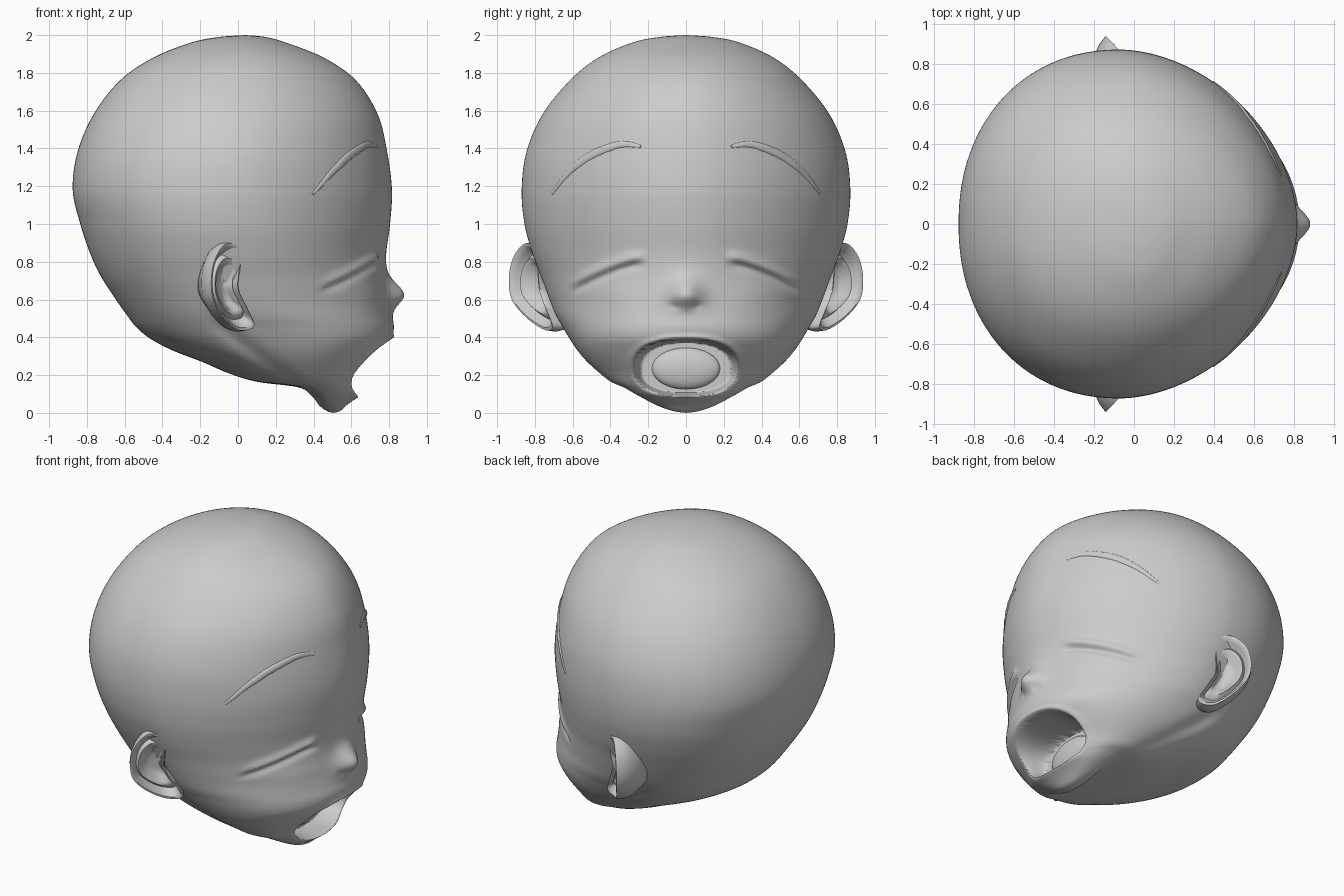
import bpy, bmesh, math
from mathutils import Vector

if "Cube" in bpy.data.objects:
    bpy.data.objects.remove(bpy.data.objects["Cube"])

mat = bpy.data.materials.new("plain grey")
mat.diffuse_color = (0.6, 0.6, 0.6, 1)
mat.use_nodes = True
mat.node_tree.nodes["Principled BSDF"].inputs["Base Color"].default_value = mat.diffuse_color

# head sections from crown to chin: z, back x, front x, half width, x of widest point
ROWS = [
    (2.0, .04, .04, 0, .04), (1.99, -.10, .145, .14, .03), (1.96, -.25, .255, .285, .02),
    (1.88, -.45, .455, .465, 0), (1.76, -.625, .625, .615, -.02), (1.58, -.765, .74, .76, -.04),
    (1.38, -.85, .79, .845, -.06), (1.18, -.875, .815, .87, -.07), (1.0, -.835, .805, .855, -.06),
    (.85, -.785, .785, .815, -.03), (.73, -.73, .785, .77, 0), (.62, -.66, .80, .73, .04),
    (.52, -.59, .815, .69, .08), (.45, -.535, .825, .65, .11), (.39, -.46, .81, .615, .14),
    (.33, -.345, .765, .575, .18), (.27, -.19, .72, .525, .22), (.21, -.05, .675, .46, .28),
    (.165, .10, .655, .40, .34), (.135, .32, .648, .33, .42), (.09, .39, .635, .25, .47),
    (.04, .43, .575, .155, .49), (.01, .47, .54, .07, .505), (0, .505, .505, 0, .505)]
SUB, NA = 10, 240


def spline(pts, sub, closed=False):
    """Catmull-Rom through a list of tuples."""
    n = len(pts)
    get = (lambda i: pts[i % n]) if closed else (lambda i: pts[min(max(i, 0), n - 1)])
    out = []
    for i in range(n if closed else n - 1):
        a, b, c, d = get(i - 1), get(i), get(i + 1), get(i + 2)
        for k in range(sub):
            t = k / sub
            out.append(tuple(.5 * (2 * q + (r - p) * t + (2 * p - 5 * q + 4 * r - s) * t * t
                                   + (3 * q - p - 3 * r + s) * t ** 3)
                             for p, q, r, s in zip(a, b, c, d)))
    if not closed:
        out.append(tuple(pts[-1]))
    return out


RINGS = spline(ROWS, SUB)


def gauss(d, s):
    return math.exp(-(d / s) ** 2)


def smooth(a, b, v):
    t = min(max((v - a) / (b - a), 0), 1)
    return t * t * (3 - 2 * t)


def front_power(z):
    """The face is wedge-shaped above and squarer around the mouth."""
    return 1.82 + .38 * (1 - smooth(.3, .6, z))


def face_x(y, z):
    """Front surface of the plain head at (y, z)."""
    _, xb, xf, w, xc = min(RINGS, key=lambda r: abs(r[0] - z))
    n = front_power(z)
    return xc + (xf - xc) * max(1 - (abs(y) / w) ** n, 0) ** (1 / n)


def sculpt(x, y, z, front):
    """Nose, closed eyelids, jaw crease, lips and open mouth."""
    ay = abs(y)
    if front and x > .25:
        x += .08 * gauss(y, .085) * gauss(z - .625, .065 if z < .625 else .085)
        x -= .012 * gauss(ay - .06, .022) * gauss(z - .565, .02)
        # eyelid fold above, crease below
        lid = .80 - .14 * max((ay - .24) / .36, 0) ** 1.4
        fade = smooth(.2, .28, ay) * (1 - smooth(.54, .63, ay))
        x += fade * (.02 * gauss(z - lid - .025, .028) - .02 * gauss(z - lid + .015, .022))
        x += .012 * gauss(ay - .40, .17) * gauss(z - .6, .1)
        # mouth
        f = ((ay / .27) ** 2.4 + (abs(z - .24) / .15) ** 2.4) ** (1 / 2.4)
        x += .01 * gauss(f - 1.08, .09) * smooth(.05, .1, z)
        x += (min(x, .49) - x) * (1 - smooth(.88, 1.03, f))
    fade = smooth(-.25, 0, x) * (1 - smooth(.28, .42, x))
    if z < .6:
        y *= 1 - .035 * fade * gauss(z - (.38 - .75 * x), .055)
    return x, y, z


def finish(ob, angle=60):
    ob.data.materials.clear()
    ob.data.materials.append(mat)
    bpy.ops.object.select_all(action='DESELECT')
    ob.select_set(True)
    bpy.context.view_layer.objects.active = ob
    bpy.ops.object.shade_smooth_by_angle(angle=math.radians(angle))
    return ob


def make(name, bm):
    bmesh.ops.recalc_face_normals(bm, faces=bm.faces[:])
    me = bpy.data.meshes.new(name)
    bm.to_mesh(me)
    bm.free()
    ob = bpy.data.objects.new(name, me)
    bpy.context.collection.objects.link(ob)
    return ob


def bridge(bm, rings):
    for a, b in zip(rings, rings[1:]):
        n = len(a)
        for i in range(n):
            j = (i + 1) % n
            bm.faces.new((a[i], a[j], b[j], b[i]))


def fan(bm, ring, tip):
    v = bm.verts.new(tip)
    for i in range(len(ring)):
        bm.faces.new((ring[i], ring[(i + 1) % len(ring)], v))


# head
bm = bmesh.new()
rings = []
for z, xb, xf, w, xc in RINGS[1:-1]:
    ring = []
    for k in range(NA):
        t = 2 * math.pi * k / NA
        c, s = math.cos(t), math.sin(t)
        front = c > 0
        e = 2 / (front_power(z) if front else 2.15)
        x = xc + ((xf - xc) if front else (xc - xb)) * math.copysign(abs(c) ** e, c)
        y = w * math.copysign(abs(s) ** e, s)
        ring.append(bm.verts.new(sculpt(x, y, z, front)))
    rings.append(ring)
bridge(bm, rings)
fan(bm, rings[0], (.04, 0, 2))
fan(bm, rings[-1], (.505, 0, 0))
finish(make("head", bm))

# ears: cupped shells built from a rim outline, scaled inwards and pushed in
RIM = [(.02, .80, .87), (-.06, .85, .90), (-.12, .91, .83), (-.145, .935, .72),
       (-.135, .92, .60), (-.08, .84, .50), (.0, .74, .435), (.085, .70, .455),
       (.05, .735, .55), (.0, .77, .66), (.01, .78, .77)]
CENTRE, OUT = Vector((-.05, .82, .67)), Vector((.55, .83, 0)).normalized()
# scale towards centre, push along ear normal
LAYERS = [(.55, -.20), (.78, -.14), (.97, -.09), (1.01, -.04), (.985, .005), (.92, .006),
          (.84, -.02), (.74, -.045), (.64, -.02), (.54, -.025), (.42, -.06), (.2, -.07)]
for side, label in ((1, "left"), (-1, "right")):
    flip = lambda p: (p[0], p[1] * side, p[2])
    bm = bmesh.new()
    rim = [Vector(p) for p in spline(RIM, 5, True)]
    rings = [[bm.verts.new(flip(CENTRE + (p - CENTRE) * s + OUT * d)) for p in rim]
             for s, d in LAYERS]
    bridge(bm, rings)
    fan(bm, rings[-1], flip(CENTRE - OUT * .07))
    fan(bm, rings[0], flip(CENTRE - OUT * .22))
    finish(make(label + "_ear", bm))

    # eyebrow: thin tapered tube half sunk into the forehead
    path = spline([(.24, 1.41), (.35, 1.42), (.5, 1.365), (.62, 1.275), (.71, 1.16)], 6)
    pts = [Vector((face_x(y, z), y * side, z)) for y, z in path]
    bm = bmesh.new()
    rings = []
    for i, p in enumerate(pts):
        along = (pts[min(i + 1, len(pts) - 1)] - pts[max(i - 1, 0)]).normalized()
        n = Vector((p.x, p.y, .1)).normalized()
        n = (n - along * n.dot(along)).normalized()
        up = along.cross(n)
        r = .022 * (.35 + .65 * math.sin(math.pi * i / (len(pts) - 1)))
        rings.append([bm.verts.new(p + up * r * math.cos(a) + n * r * .4 * math.sin(a))
                      for a in (2 * math.pi * k / 10 for k in range(10))])
    bridge(bm, rings)
    bm.faces.new(rings[0])
    bm.faces.new(rings[-1])
    finish(make(label + "_eyebrow", bm))

# tongue
bpy.ops.mesh.primitive_uv_sphere_add(segments=40, ring_count=20, location=(.49, 0, .235))
tongue = bpy.context.object
tongue.name = "tongue"
tongue.scale = (.05, .18, .11)
finish(tongue)
